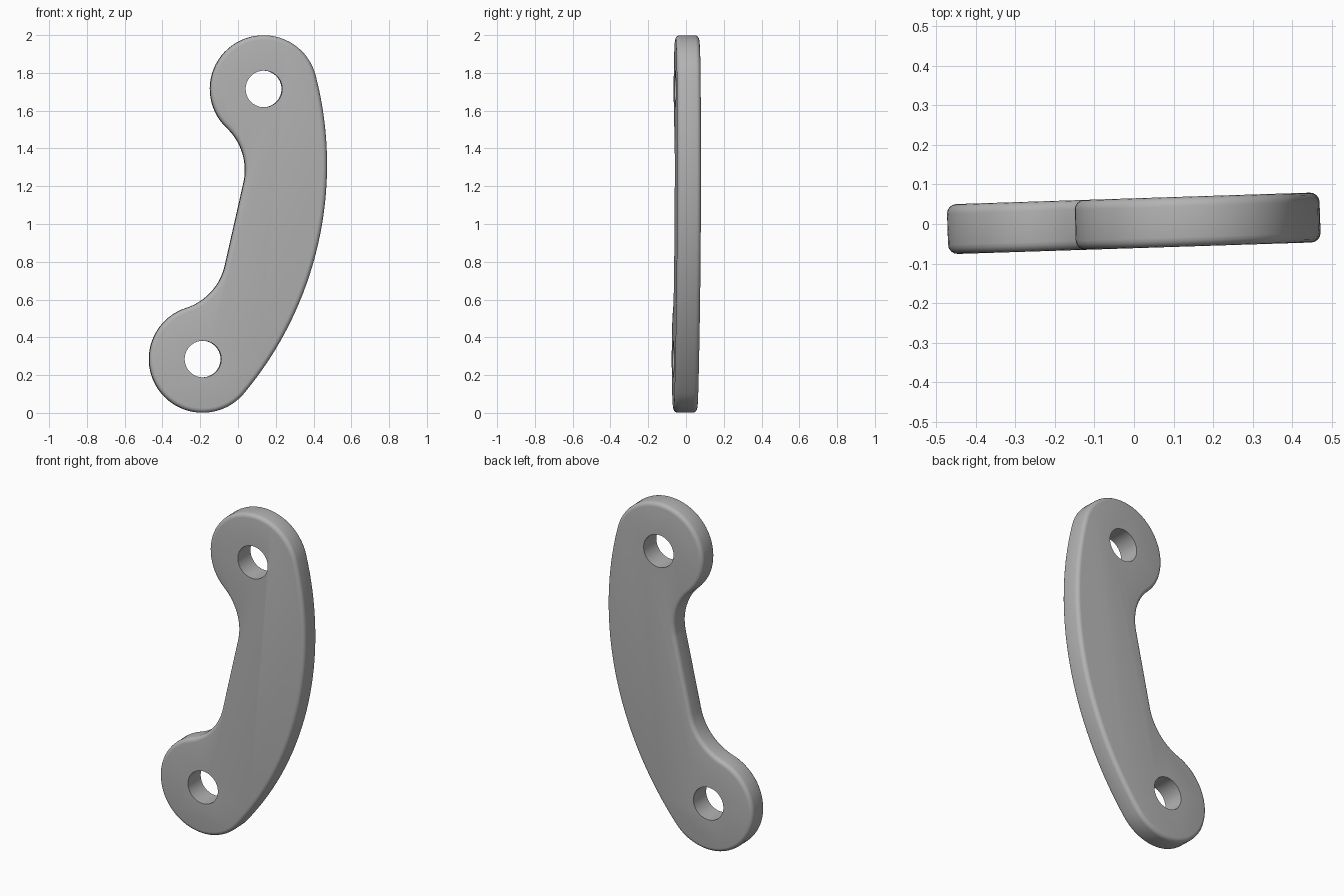
import bpy, bmesh, math
from mathutils import Matrix, Vector

cube = bpy.data.objects.get("Cube")
if cube:
    bpy.data.objects.remove(cube, do_unlink=True)

HALF = 0.733        # half the distance between the two holes
END_R = 0.284       # rounded end radius
BACK_D = 1.425      # outer arc centre, behind the hole line
INNER_X = 0.006     # straight inner edge
FILLET_Z = 0.225    # where the straight edge turns into the fillet
HOLE_R = 0.097
THICK = 0.126

grey = bpy.data.materials.new("grey metal")
grey.use_nodes = True
color = (0.45, 0.45, 0.45, 1)
grey.diffuse_color = color
grey.node_tree.nodes["Principled BSDF"].inputs["Base Color"].default_value = color


def arc(cx, cz, r, a0, a1, n):
    """Points on an arc, with angles measured from +x towards +z."""
    angles = [a0 + (a1 - a0) * i / n for i in range(n + 1)]
    return [(cx + r * math.cos(a), cz + r * math.sin(a)) for a in angles]


# Upper half of the outline: outer arc, rounded end, inner fillet
gap = HALF - FILLET_Z
fillet_r = (gap**2 + INNER_X**2 - END_R**2) / (2 * (END_R + INNER_X))
fillet_x = INNER_X - fillet_r
outer_a = math.atan2(HALF, BACK_D)
neck_a = math.atan2(gap, -fillet_x)
outer_r = math.hypot(HALF, BACK_D) + END_R
half = arc(-BACK_D, 0, outer_r, 0, outer_a, 16)
half += arc(0, HALF, END_R, outer_a, math.pi + neck_a, 40)[1:]
half += arc(fillet_x, FILLET_Z, fillet_r, neck_a, 0, 16)[1:]
outline = half + [(x, -z) for x, z in reversed(half[1:])]

# Link plate: extruded outline with rounded rims
bm = bmesh.new()
face = bm.faces.new([bm.verts.new((x, -THICK / 2, z)) for x, z in outline])
new = bmesh.ops.extrude_face_region(bm, geom=[face])["geom"]
bmesh.ops.translate(bm, vec=(0, THICK, 0),
                    verts=[g for g in new if isinstance(g, bmesh.types.BMVert)])
bmesh.ops.recalc_face_normals(bm, faces=bm.faces)
rims = [e for e in bm.edges if abs(e.verts[0].co.y - e.verts[1].co.y) < 1e-5]
bmesh.ops.bevel(bm, geom=rims, offset=0.024, offset_type='OFFSET', segments=4,
                profile=0.5, affect='EDGES')
mesh = bpy.data.meshes.new("link_plate")
bm.to_mesh(mesh)
bm.free()
plate = bpy.data.objects.new("link_plate", mesh)
mesh.materials.append(grey)
bpy.context.collection.objects.link(plate)
bpy.context.view_layer.objects.active = plate

# Pivot holes through both ends
for side in (-1, 1):
    bpy.ops.mesh.primitive_cylinder_add(vertices=48, radius=HOLE_R, depth=1,
                                        location=(0, 0, side * HALF),
                                        rotation=(math.pi / 2, 0, 0))
    cutter = bpy.context.object
    cutter.name = "hole_cutter"
    cutter.hide_render = True
    cutter.data.materials.append(grey)
    bpy.context.view_layer.objects.active = plate
    mod = plate.modifiers.new("hole", 'BOOLEAN')
    mod.operation = 'DIFFERENCE'
    mod.solver = 'EXACT'
    mod.object = cutter
    bpy.ops.object.modifier_apply(modifier=mod.name)
    bpy.data.objects.remove(cutter, do_unlink=True)

# Lean the plate and turn it slightly
lean = Matrix.Rotation(0.2221, 4, 'Y')
turn = Matrix.Rotation(math.radians(1.85), 4, 'Z')
plate.data.transform(Matrix.Translation(Vector((-0.026, 0.001, 1.0))) @ turn @ lean)

bpy.ops.object.select_all(action='DESELECT')
plate.select_set(True)
bpy.context.view_layer.objects.active = plate
bpy.ops.object.shade_smooth_by_angle(angle=math.radians(30))
